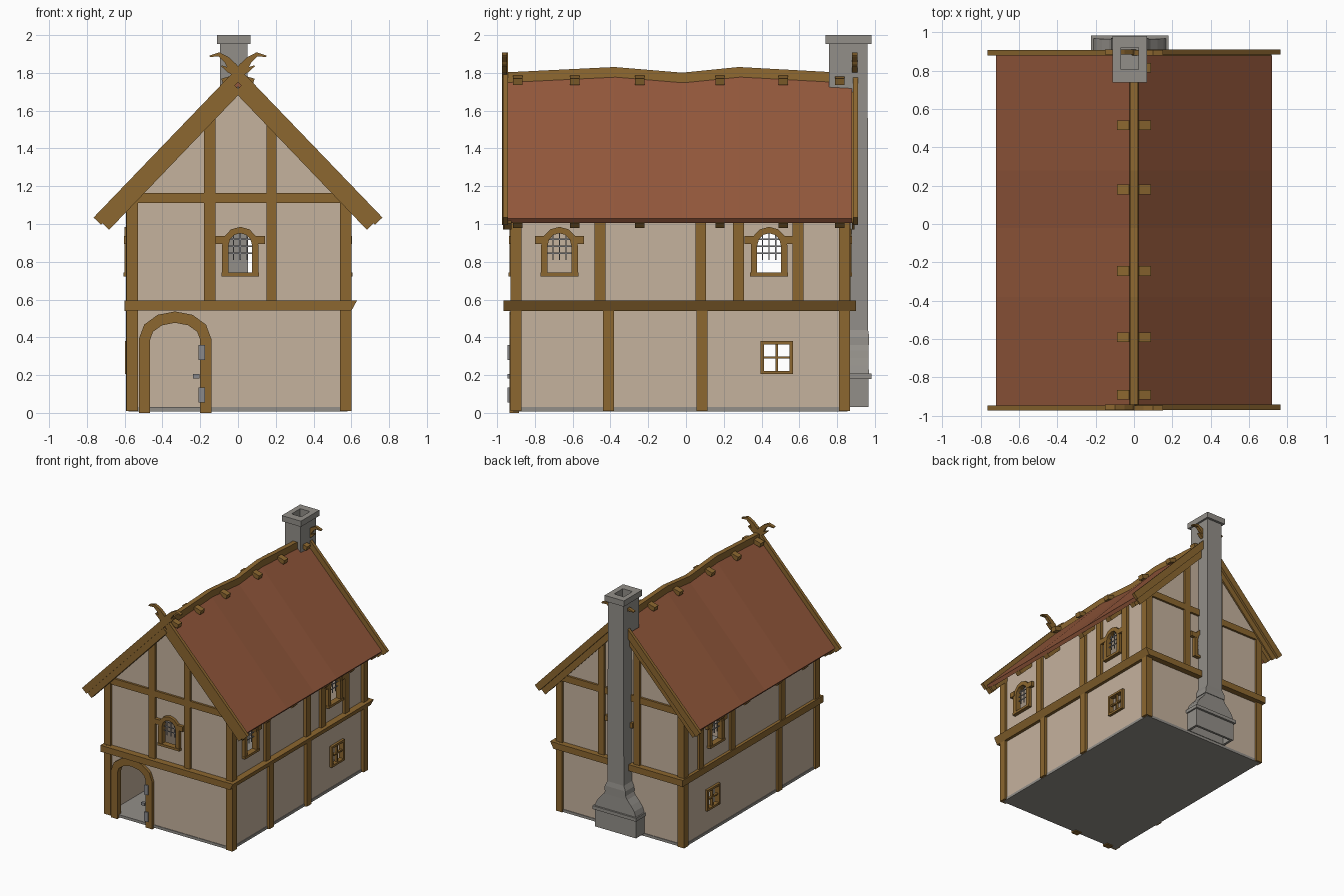
import bpy, bmesh, math
from mathutils import Vector, Matrix

if "Cube" in bpy.data.objects:
    bpy.data.objects.remove(bpy.data.objects["Cube"])


def material(name, rgb):
    m = bpy.data.materials.new(name)
    m.diffuse_color = (*rgb, 1)
    m.use_nodes = True
    m.node_tree.nodes["Principled BSDF"].inputs["Base Color"].default_value = m.diffuse_color
    return m


PLASTER = material("plaster", (0.56, 0.445, 0.34))
WOOD = material("timber", (0.262, 0.135, 0.029))
TILE = material("roof_clay", (0.296, 0.098, 0.045))
STONE = material("stone", (0.29, 0.275, 0.25))
IRON = material("iron", (0.25, 0.25, 0.26))
I = Matrix.Identity(4)


def place(x, y, turn):
    return Matrix.Translation((x, y, 0)) @ Matrix.Rotation(math.radians(turn), 4, 'Z')


def skin(bm, rings, M=I):
    """Join a row of equal point rings into a capped solid."""
    vs = [[bm.verts.new(M @ Vector(p)) for p in r] for r in rings]
    n = len(vs[0])
    for a, b in zip(vs, vs[1:]):
        for i in range(n):
            bm.faces.new((a[i], a[(i + 1) % n], b[(i + 1) % n], b[i]))
    bm.faces.new(vs[0])
    bm.faces.new(vs[-1])


def prism(bm, pts, y0, y1, M=I):
    skin(bm, [[(x, y, z) for x, z in pts] for y in (y0, y1)], M)


def box(bm, x0, x1, y0, y1, z0, z1, M=I):
    prism(bm, [(x0, z0), (x1, z0), (x1, z1), (x0, z1)], y0, y1, M)


def ribbon(bm, path, widths, y0, y1, M=I):
    """Flat board of given widths following a path in the xz plane."""
    P = [Vector(p) for p in path]
    rings = []
    for i, p in enumerate(P):
        t = (P[min(i + 1, len(P) - 1)] - P[max(i - 1, 0)]).normalized()
        n = Vector((-t.y, t.x)) * widths[i] / 2
        a, b = p + n, p - n
        rings.append([(a.x, y0, a.y), (a.x, y1, a.y), (b.x, y1, b.y), (b.x, y0, b.y)])
    skin(bm, rings, M)


def arch(half, bottom, spring, top, cx=0, n=6):
    arc = [(cx - half * math.cos(math.pi * i / n), spring + (top - spring) * math.sin(math.pi * i / n))
           for i in range(n + 1)]
    return [(cx - half, bottom)] + arc + [(cx + half, bottom)]


def finish(bm, name, mat):
    bmesh.ops.recalc_face_normals(bm, faces=bm.faces[:])
    me = bpy.data.meshes.new(name)
    bm.to_mesh(me)
    bm.free()
    ob = bpy.data.objects.new(name, me)
    bpy.context.collection.objects.link(ob)
    me.materials.append(mat)
    return ob


WX, FY, BY = 0.575, -0.91, 0.85          # wall planes
DOOR_X = -0.333

# walls: hollow gabled block with window and door openings
bm = bmesh.new()
prism(bm, [(-WX, .02), (WX, .02), (WX, 1.13), (0, 1.728), (-WX, 1.13)], FY, BY)
walls = finish(bm, "walls", PLASTER)
win = arch(.07, .735, .89, .962)
small = [(-.075, .215), (.075, .215), (.075, .37), (-.075, .37)]
cuts = [([(-.55, 0), (.55, 0), (.55, 1.115), (0, 1.69), (-.55, 1.115)], -.885, .825, I),
        (arch(.142, 0, .39, .485, DOOR_X), -1, -.8, I),
        (win, -1, 1, place(.012, 0, 0)),
        (win, -1, -.4, place(0, -.67, 90)),
        (win, -1, 1, place(0, .44, 90)),
        (small, -1, 1, place(0, .48, 90))]
cutters = []
for pts, y0, y1, M in cuts:
    bm = bmesh.new()
    prism(bm, pts, y0, y1, M)
    c = finish(bm, "opening_cutter", PLASTER)
    c.hide_render = True
    cutters.append(c)
    md = walls.modifiers.new("opening", 'BOOLEAN')
    md.operation, md.solver, md.object = 'DIFFERENCE', 'EXACT', c
dg = bpy.context.evaluated_depsgraph_get()
walls_mesh = bpy.data.meshes.new_from_object(walls.evaluated_get(dg))
walls.modifiers.clear()
walls.data = walls_mesh
for c in cutters:
    bpy.data.objects.remove(c)

# floor slab
bm = bmesh.new()
box(bm, -.58, .58, FY - .005, BY + .005, .008, .03)
finish(bm, "floor_slab", STONE)

# timber framing
bm = bmesh.new()
for x0, x1 in ((-.59, -.53), (.54, .6)):                     # corner posts
    for y0, y1 in ((-.93, -.87), (.81, .868)):
        box(bm, x0, x1, y0, y1, .01, 1.12)
for y0, y1 in ((-.93, -.89), (.83, .87)):                    # gable posts and tie beams
    box(bm, -.18, -.12, y0, y1, .57, 1.58)
    box(bm, .15, .205, y0, y1, .57, 1.54)
    box(bm, -.54, .55, y0 + .002, y1 - .002, 1.11, 1.165)
for y in (-.41, .085):                                       # right side posts
    box(bm, .56, .6, y - .03, y + .03, .01, .56)
for y in (-.455, .078, .278, .592):
    box(bm, .56, .6, y - .029, y + .029, .57, 1.12)
box(bm, -.593, -.56, -.43, -.37, .01, .56)                   # left side posts
for y in (-.44, .22, .64):
    box(bm, -.593, -.56, y - .029, y + .029, .57, 1.12)
box(bm, -.59, .6, -.965, -.9, .541, .594)                    # storey beams
box(bm, -.59, .6, .84, .9, .541, .594)
prism(bm, [(.56, .54), (.6, .54), (.63, .595), (.56, .595)], -.965, .9)
box(bm, -.6, -.56, -.965, .9, .54, .595)
finish(bm, "timber_frame", WOOD)

# door frame and its iron fittings
bm = bmesh.new()
path = arch(.162, 0, .39, .507, DOOR_X)
ribbon(bm, path, [.06] * len(path), -.935, -.885)
finish(bm, "door_frame", WOOD)
bm = bmesh.new()
box(bm, -.208, -.175, -.945, -.93, .28, .36)
box(bm, -.208, -.175, -.945, -.93, .055, .135)
box(bm, -.238, -.205, -.945, -.92, .183, .205)
finish(bm, "door_hinges", IRON)

# arched windows with iron bars
frames, bars = bmesh.new(), bmesh.new()
for M in (place(.012, FY, 0), place(.012, BY, 180), place(WX, -.67, 90),
          place(WX, .44, 90), place(-WX, .44, -90)):
    path = arch(.08, .735, .885, .968)
    ribbon(frames, path, [.034] * len(path), -.025, .02, M)
    box(frames, -.1, .1, -.03, .02, .722, .742, M)
    for s in (-1, 1):
        box(frames, min(s * .08, s * .13), max(s * .08, s * .13), -.028, .01, .893, .936, M)
    for u in (-.035, 0, .035):
        box(bars, u - .003, u + .003, .002, .008, .81, .955, M)
    for z in (.845, .882, .919):
        box(bars, -.07, .07, .002, .008, z - .003, z + .003, M)
finish(frames, "arched_window_frames", WOOD)
finish(bars, "window_bars", IRON)

# small square windows
bm = bmesh.new()
for M in (place(WX, .48, 90), place(-WX, .48, -90)):
    for s in (-1, 1):
        box(bm, s * .077 - .009, s * .077 + .009, -.022, .02, .206, .38, M)
        box(bm, -.085, .085, -.021, .019, .293 + s * .079 - .009, .293 + s * .079 + .009, M)
    box(bm, -.006, .006, -.012, .01, .21, .375, M)
    box(bm, -.075, .075, -.011, .009, .287, .299, M)
finish(bm, "square_window_frames", WOOD)

# roof with an uneven ridge, and the ridge beam along it
RIDGE = [(-.95, 1.775), (-.38, 1.803), (-.02, 1.773), (.28, 1.803), (.88, 1.77)]
bm = bmesh.new()
skin(bm, [[(-.72, y, 1.03), (0, y, r), (.72, y, 1.03), (.7, y, 1.006), (0, y, r - .045), (-.7, y, 1.006)]
          for y, r in RIDGE])
finish(bm, "roof", TILE)
bm = bmesh.new()
skin(bm, [[(-.025, y, r - .035), (.025, y, r - .035), (.02, y, r + .028), (-.02, y, r + .028)]
          for y, r in RIDGE])
finish(bm, "ridge_beam", WOOD)

# rafter ends at the eaves and at the ridge
bm = bmesh.new()
for y in (-.89, -.59, -.245, .18, .515, .815):
    for s in (-1, 1):
        ribbon(bm, [(s * .5, 1.186), (s * .695, .992)], [.035, .035], y - .025, y + .025)
        ribbon(bm, [(s * .02, 1.77), (s * .083, 1.752)], [.036, .036], y - .025, y + .025)
finish(bm, "rafter_ends", WOOD)

# barge boards crossing into curved horns
bm = bmesh.new()
for y0, y1, d in ((-.972, -.945, -1), (.882, .909, 1)):
    for s in (-1, 1):
        o = .002 * s
        ribbon(bm, [(s * x, z) for x, z in ((.745, 1.015), (0, 1.79), (-.03, 1.832), (-.06, 1.87),
                                            (-.1, 1.898), (-.15, 1.888))],
               [.055, .055, .05, .034, .022, .008], y0 + o, y1 + o)
        ribbon(bm, [(s * -.01, 1.8), (s * -.05, 1.815), (s * -.088, 1.838)], [.04, .025, .006], y0 + o, y1 + o)
        ribbon(bm, [(s * .7, .987), (0, 1.717)], [.05, .05], y0 - d * .006 + o, y1 - d * .02 + o)
finish(bm, "barge_boards", WOOD)

# chimney: hollow base, rim, flare, collar, shaft, cap and flue (z, half width, y inner, y outer)
SECTIONS = [(.17, .17, .86, .945), (.03, .17, .86, .945), (.03, .19, .855, .965), (.18, .19, .855, .965),
            (.18, .202, .855, .983), (.208, .202, .855, .983), (.208, .19, .855, .968), (.25, .175, .855, .967),
            (.29, .145, .855, .966), (.33, .108, .855, .965), (.36, .092, .855, .965), (.36, .098, .855, .97),
            (.4, .096, .855, .97), (.44, .076, .855, .964), (1.69, .073, .855, .962), (1.69, .073, .757, .962),
            (1.952, .073, .757, .962), (1.952, .089, .738, .982), (2.0, .089, .738, .982),
            (2.0, .045, .805, .92), (1.82, .045, .805, .92)]
bm = bmesh.new()
skin(bm, [[(-.022 - h, a, z), (-.022 + h, a, z), (-.022 + h, b, z), (-.022 - h, b, z)]
          for z, h, a, b in SECTIONS])
finish(bm, "chimney", STONE)
